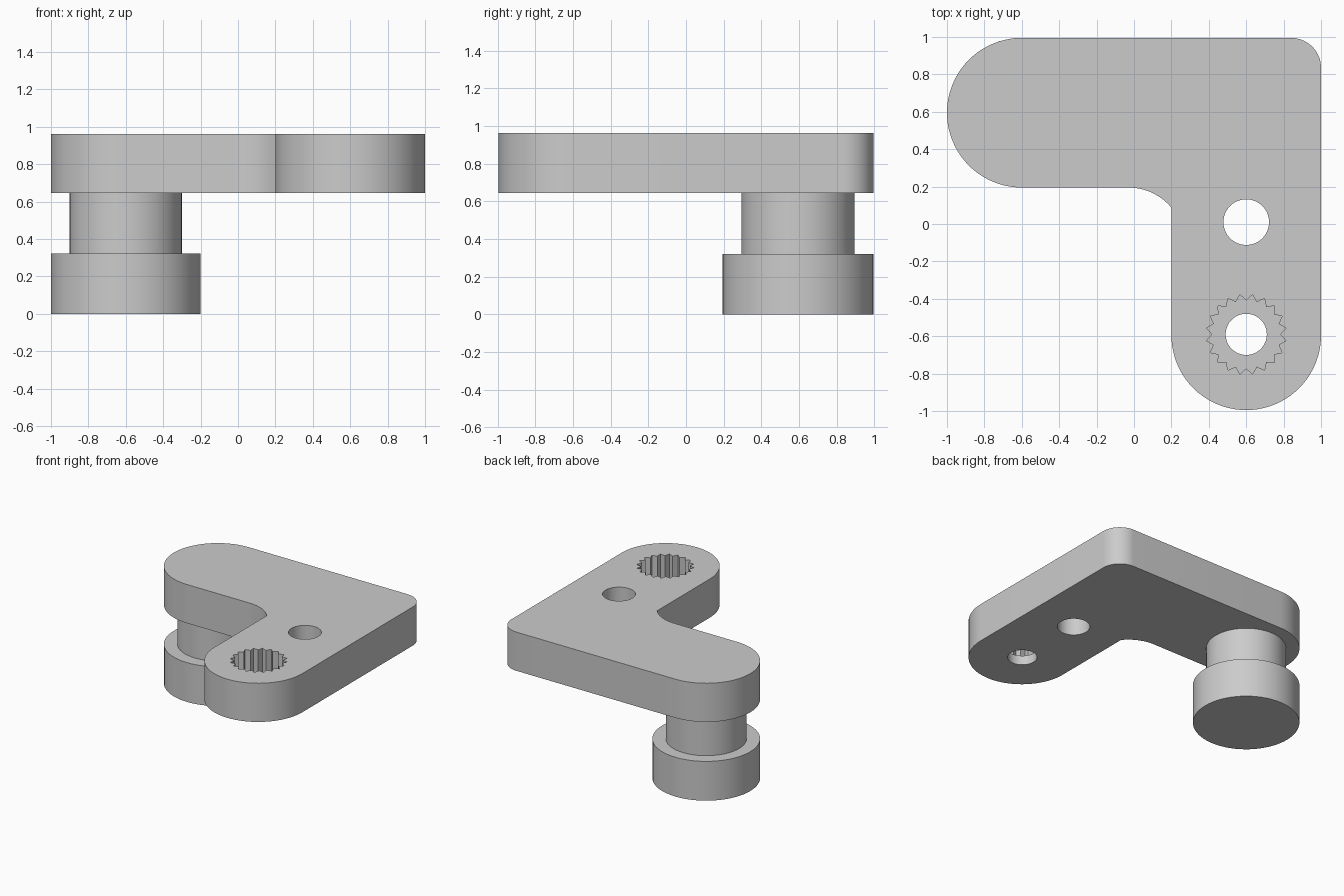
import bpy, bmesh
from math import sin, cos, pi, radians, asin

cube = bpy.data.objects.get("Cube")
if cube:
    bpy.data.objects.remove(cube, do_unlink=True)

grey = bpy.data.materials.new("plain grey")
grey.use_nodes = True
colour = (0.6, 0.6, 0.6, 1)
grey.diffuse_color = colour
grey.node_tree.nodes["Principled BSDF"].inputs["Base Color"].default_value = colour

END = 0.595           # distance of both arm ends from the centre
ARM_R = 0.4           # half width of each arm
PLATE_Z, TOP = 0.645, 0.962


def arc(cx, cy, r, a0, a1, n):
    """Points along an arc, angles in degrees."""
    angles = [radians(a0 + (a1 - a0) * i / n) for i in range(n + 1)]
    return [(cx + r * cos(a), cy + r * sin(a)) for a in angles]


def prism(name, outline, z0, z1):
    """Extrude a closed outline between two heights."""
    bm = bmesh.new()
    base = bm.faces.new([bm.verts.new((x, y, z0)) for x, y in outline])
    ext = bmesh.ops.extrude_face_region(bm, geom=[base], use_keep_orig=True)
    top = [v for v in ext["geom"] if isinstance(v, bmesh.types.BMVert)]
    bmesh.ops.translate(bm, verts=top, vec=(0, 0, z1 - z0))
    bmesh.ops.recalc_face_normals(bm, faces=bm.faces)
    mesh = bpy.data.meshes.new(name)
    bm.to_mesh(mesh)
    bm.free()
    mesh.materials.append(grey)
    ob = bpy.data.objects.new(name, mesh)
    bpy.context.collection.objects.link(ob)
    return ob


def disc(name, x, y, r, z0, z1, n=64):
    return prism(name, arc(x, y, r, 0, 360, n)[:-1], z0, z1)


def smooth(ob):
    bpy.ops.object.select_all(action="DESELECT")
    ob.select_set(True)
    bpy.context.view_layer.objects.active = ob
    bpy.ops.object.shade_smooth_by_angle(angle=radians(25))


# L-shaped plate: rounded arm ends, rounded outer corner, inner fillet
fillet_r = 0.3
fillet_x, fillet_y = -0.03, END - ARM_R - fillet_r
fillet_end = 90 - asin((0.2 - fillet_x) / fillet_r) * 180 / pi
corner = 0.16
outline = (arc(0.6, -END, ARM_R, 180, 360, 40)
           + arc(1 - corner, END + ARM_R - corner, corner, 0, 90, 16)
           + arc(-0.6, END, ARM_R, 90, 270, 40)
           + arc(fillet_x, fillet_y, fillet_r, 90, fillet_end, 12))
plate = prism("l_shaped_plate", outline, PLATE_Z, TOP)

# Cutters: two through holes and a serrated socket
TEETH = 20
socket = []
for i in range(TEETH * 2):
    a = pi * (i + 0.5 * 2) / TEETH
    r = 0.215 if i % 2 == 0 else 0.182
    socket.append((0.6 + r * cos(a), -0.59 + r * sin(a)))
cutters = [disc("pivot_hole_cutter", 0.6, 0.01, 0.122, 0.5, 1.1),
           disc("shaft_hole_cutter", 0.6, -0.59, 0.11, 0.5, 1.1),
           prism("serrated_socket_cutter", socket, TOP - 0.24, 1.1)]
for cutter in cutters:
    mod = plate.modifiers.new(cutter.name, "BOOLEAN")
    mod.operation = "DIFFERENCE"
    mod.solver = "EXACT"
    mod.object = cutter
    bpy.context.view_layer.objects.active = plate
    bpy.ops.object.modifier_apply(modifier=mod.name)
    bpy.data.objects.remove(cutter, do_unlink=True)
smooth(plate)

# Stepped peg below the other arm
smooth(disc("peg_neck", -0.6, END, 0.3, 0.322, PLATE_Z))
smooth(disc("peg_foot", -0.6, END, ARM_R, 0, 0.322))
